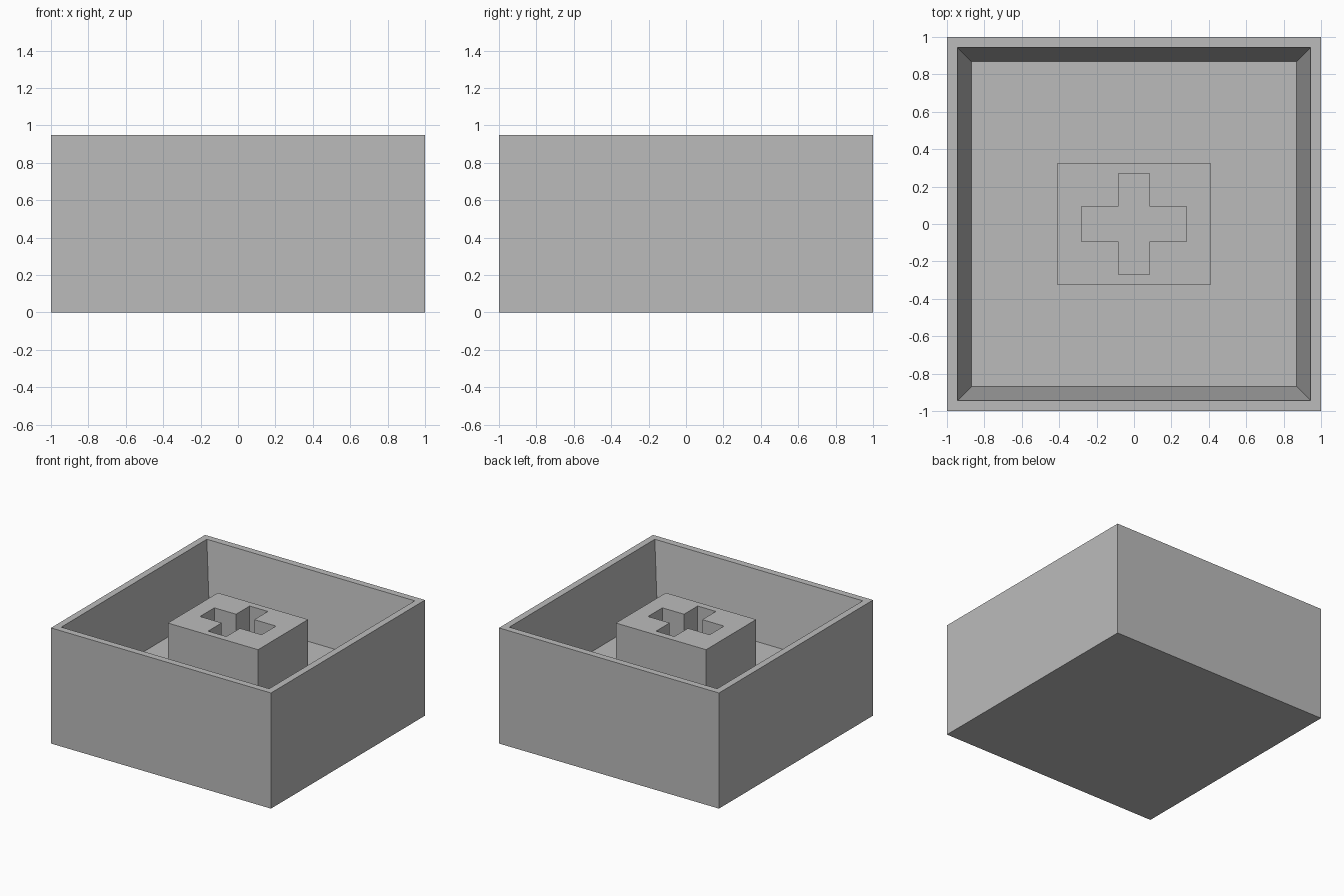
import bpy
import bmesh

cube = bpy.data.objects.get("Cube")
if cube:
    bpy.data.objects.remove(cube, do_unlink=True)

HEIGHT, FLOOR, STEM_TOP = 0.95, 0.40, 0.89

grey = bpy.data.materials.new("plain_grey")
grey.use_nodes = True
colour = (0.5, 0.5, 0.5, 1)
grey.diffuse_color = colour
grey.node_tree.nodes["Principled BSDF"].inputs["Base Color"].default_value = colour


def finish(bm, name):
    bmesh.ops.recalc_face_normals(bm, faces=bm.faces)
    mesh = bpy.data.meshes.new(name)
    bm.to_mesh(mesh)
    bm.free()
    mesh.materials.append(grey)
    obj = bpy.data.objects.new(name, mesh)
    bpy.context.scene.collection.objects.link(obj)
    return obj


def rectangle(x, y):
    return [(-x, -y), (x, -y), (x, y), (-x, y)]


def ring(bm, points, z):
    return [bm.verts.new((x, y, z)) for x, y in points]


# Open box: square rings joined from the base, over the rim, down to the floor
bm = bmesh.new()
sections = [(1, 0), (1, HEIGHT), (0.945, HEIGHT), (0.87, FLOOR)]
rings = [ring(bm, rectangle(s, s), z) for s, z in sections]
for a, b in zip(rings, rings[1:]):
    for i in range(4):
        j = (i + 1) % 4
        bm.faces.new((a[i], a[j], b[j], b[i]))
bm.faces.new(rings[0])
bm.faces.new(rings[-1])
finish(bm, "open_box")

# Central stem: block with a cross-shaped socket down to the box floor
bm = bmesh.new()
long_x, long_y, half_x, half_y = 0.28, 0.27, 0.083, 0.093
quarter = [(long_x, half_y), (half_x, half_y), (half_x, long_y)]
cross = (quarter + [(-x, y) for x, y in reversed(quarter)]
         + [(-x, -y) for x, y in quarter]
         + [(x, -y) for x, y in reversed(quarter)])
sunk = FLOOR - 0.02
edges = []
for outline in (rectangle(0.41, 0.325), cross):
    loop = ring(bm, outline, sunk)
    edges += [bm.edges.new((v, loop[i - 1])) for i, v in enumerate(loop)]
bmesh.ops.triangle_fill(bm, edges=edges, use_beauty=True)
base = bm.faces[:]
result = bmesh.ops.extrude_face_region(bm, geom=base, use_keep_orig=True)
top = [v for v in result["geom"] if isinstance(v, bmesh.types.BMVert)]
bmesh.ops.translate(bm, verts=top, vec=(0, 0, STEM_TOP - sunk))
bmesh.ops.dissolve_limit(bm, angle_limit=0.01, verts=bm.verts, edges=bm.edges)
finish(bm, "cross_socket_stem")
